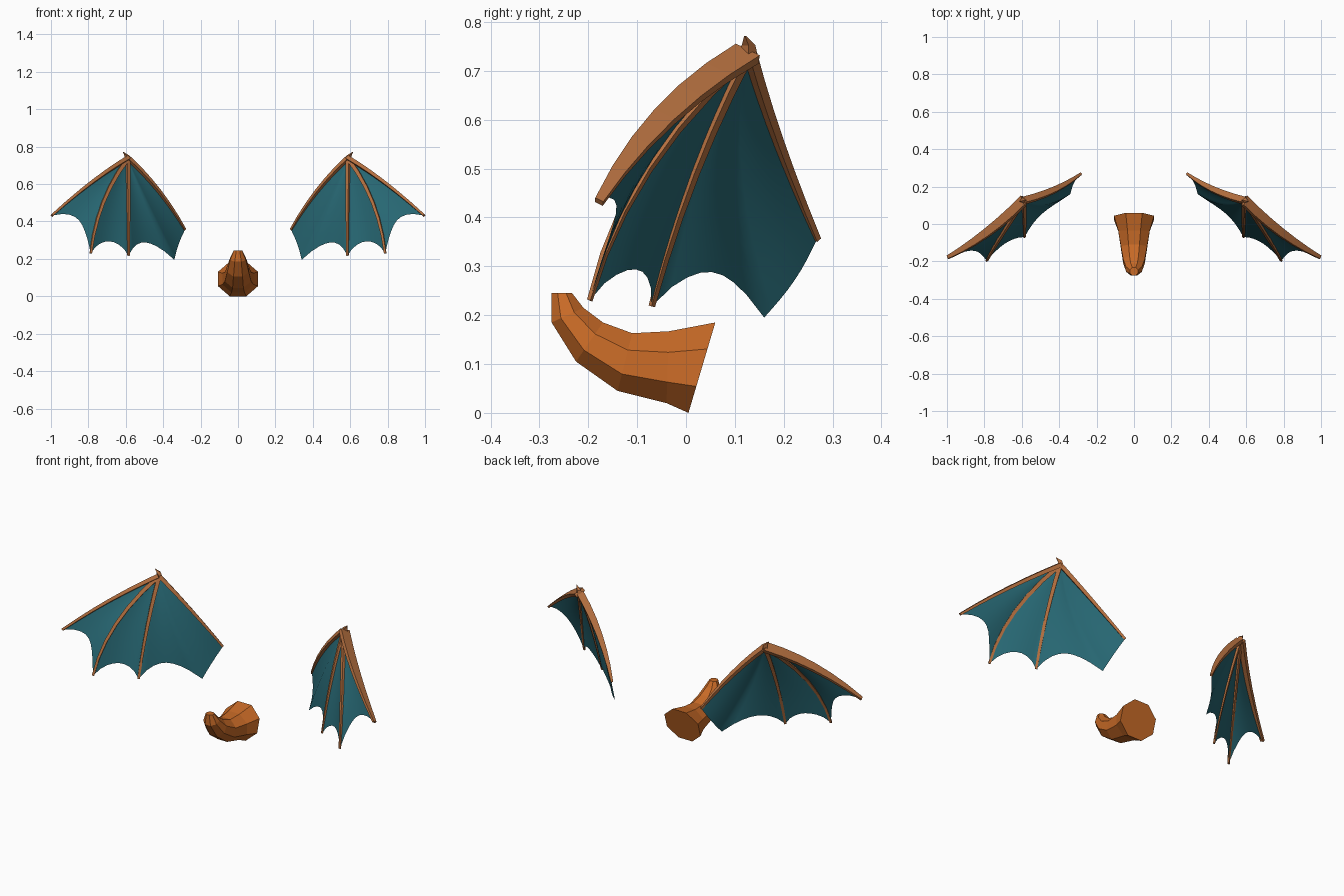
import bpy, bmesh
from math import sin, cos, pi
from mathutils import Vector

cube = bpy.data.objects.get("Cube")
if cube:
    bpy.data.objects.remove(cube)


def material(name, rgb):
    m = bpy.data.materials.new(name)
    m.use_nodes = True
    m.diffuse_color = (*rgb, 1)
    m.node_tree.nodes["Principled BSDF"].inputs["Base Color"].default_value = (*rgb, 1)
    return m


HORN = material("bright orange", (0.58, 0.145, 0.02))
BONE = material("tan orange", (0.46, 0.16, 0.05))
SKIN = material("dark teal", (0.02, 0.135, 0.17))


def make_object(name, bm, mat, smooth=False):
    me = bpy.data.meshes.new(name)
    bm.to_mesh(me)
    bm.free()
    me.materials.append(mat)
    ob = bpy.data.objects.new(name, me)
    bpy.context.collection.objects.link(ob)
    if smooth:
        bpy.ops.object.select_all(action="DESELECT")
        ob.select_set(True)
        bpy.context.view_layer.objects.active = ob
        bpy.ops.object.shade_smooth_by_angle()
    return ob


def loft(name, rings, mat):
    """Closed tube through rings of equal point count."""
    bm = bmesh.new()
    loops = [[bm.verts.new(p) for p in ring] for ring in rings]
    n = len(loops[0])
    for a, b in zip(loops, loops[1:]):
        for i in range(n):
            j = (i + 1) % n
            bm.faces.new((a[i], a[j], b[j], b[i]))
    bm.faces.new(loops[0])
    bm.faces.new(loops[-1])
    bmesh.ops.recalc_face_normals(bm, faces=bm.faces)
    return make_object(name, bm, mat)


# Curved eight-sided horn: bottom (y, z), top (y, z), half width
sections = [
    ((0.005, 0.0), (0.06, 0.185), 0.107),
    ((-0.04, 0.02), (-0.035, 0.167), 0.084),
    ((-0.14, 0.045), (-0.11, 0.163), 0.07),
    ((-0.225, 0.105), (-0.17, 0.185), 0.058),
    ((-0.275, 0.185), (-0.21, 0.215), 0.042),
    ((-0.275, 0.245), (-0.233, 0.245), 0.022),
]
rings = []
for low, high, half in sections:
    low, high = Vector((0, *low)), Vector((0, *high))
    mid, up = (low + high) / 2, (high - low) / 2
    ring = []
    for k in range(8):
        a = (k + 0.5) * pi / 4
        r = 1 / cos(pi / 8)
        ring.append(mid + up * sin(a) * r + Vector((half * cos(a) * r, 0, 0)))
    rings.append(ring)
loft("horn", rings, HORN)

# Wing fingers fan out from the wrist: middle point and tip of each
WRIST = Vector((0.59, 0.125, 0.735))
FINGERS = [
    ((0.785, -0.045, 0.605), (0.995, -0.178, 0.432)),
    ((0.722, -0.08, 0.50), (0.787, -0.197, 0.23)),
    ((0.588, 0.015, 0.49), (0.585, -0.07, 0.218)),
    ((0.475, 0.103, 0.475), (0.34, 0.16, 0.195)),
    ((0.425, 0.183, 0.558), (0.284, 0.268, 0.355)),
]
FINGERS = [(Vector(m), Vector(t)) for m, t in FINGERS]
SCALLOP = [0.17, 0.13, 0.15, 0.0]
BILLOW = [0.012, 0.014, 0.016, 0.012]
# index: name, width across the wing, depth through the wing
BONES = {
    0: ("leading_bone", 0.02, 0.055),
    1: ("middle_bone", 0.02, 0.022),
    2: ("rear_bone", 0.02, 0.022),
    4: ("arm_bone", 0.02, 0.036),
}


def along(i, s):
    """Point on a finger, bent through its middle point."""
    m, t = FINGERS[i]
    return WRIST * (1 - s) * (1 - 2 * s) + m * 4 * s * (1 - s) + t * s * (2 * s - 1)


def back_normal(i, j):
    n = (FINGERS[i][1] - WRIST).cross(FINGERS[j][1] - WRIST).normalized()
    return n if n.y > 0 else -n


def flip(p, side):
    return Vector((p.x * side, p.y, p.z))


ROWS, COLS = 8, 8
for label, side in (("left", 1), ("right", -1)):
    # Scalloped skin stretched between the fingers
    bm = bmesh.new()
    for i in range(4):
        normal = back_normal(i, i + 1)
        grid = []
        for c in range(COLS + 1):
            u = c / COLS
            reach = 1 - SCALLOP[i] * (4 * u * (1 - u)) ** 0.8
            column = []
            for r in range(ROWS + 1):
                s = reach * (0.02 + 0.98 * r / ROWS)
                p = along(i, s).lerp(along(i + 1, s), u)
                p += normal * BILLOW[i] * sin(pi * u) * s
                column.append(bm.verts.new(flip(p, side)))
            grid.append(column)
        for a, b in zip(grid, grid[1:]):
            for r in range(ROWS):
                bm.faces.new((a[r], a[r + 1], b[r + 1], b[r]))
    bmesh.ops.remove_doubles(bm, verts=bm.verts, dist=0.0005)
    bmesh.ops.recalc_face_normals(bm, faces=bm.faces)
    make_object(label + "_wing_skin", bm, SKIN, smooth=True)

    # Tapered square bones
    for i, (name, width, depth) in BONES.items():
        normal = back_normal(max(i - 1, 0), min(i + 1, 4))
        rings = []
        for k in range(7):
            s = k / 6
            tangent = (along(i, s + 0.01) - along(i, s - 0.01)).normalized()
            across = tangent.cross(normal).normalized() * width / 2 * (1.1 - 0.5 * s)
            deep = normal * depth / 2 * (1.05 - 0.7 * s * s)
            p = along(i, s)
            corners = (across + deep, across - deep, -across - deep, deep - across)
            rings.append([flip(p + q, side) for q in corners])
        loft(label + "_" + name, rings, BONE)

    # Small claw on top of the wrist
    rings = []
    for centre, size in (((0.588, 0.128, 0.725), 0.02),
                         ((0.594, 0.128, 0.752), 0.014),
                         ((0.613, 0.121, 0.771), 0.002)):
        ring = [Vector(centre) + Vector((cos(k * pi / 2), sin(k * pi / 2), 0)) * size
                for k in range(4)]
        rings.append([flip(p, side) for p in ring])
    loft(label + "_wrist_claw", rings, BONE)
